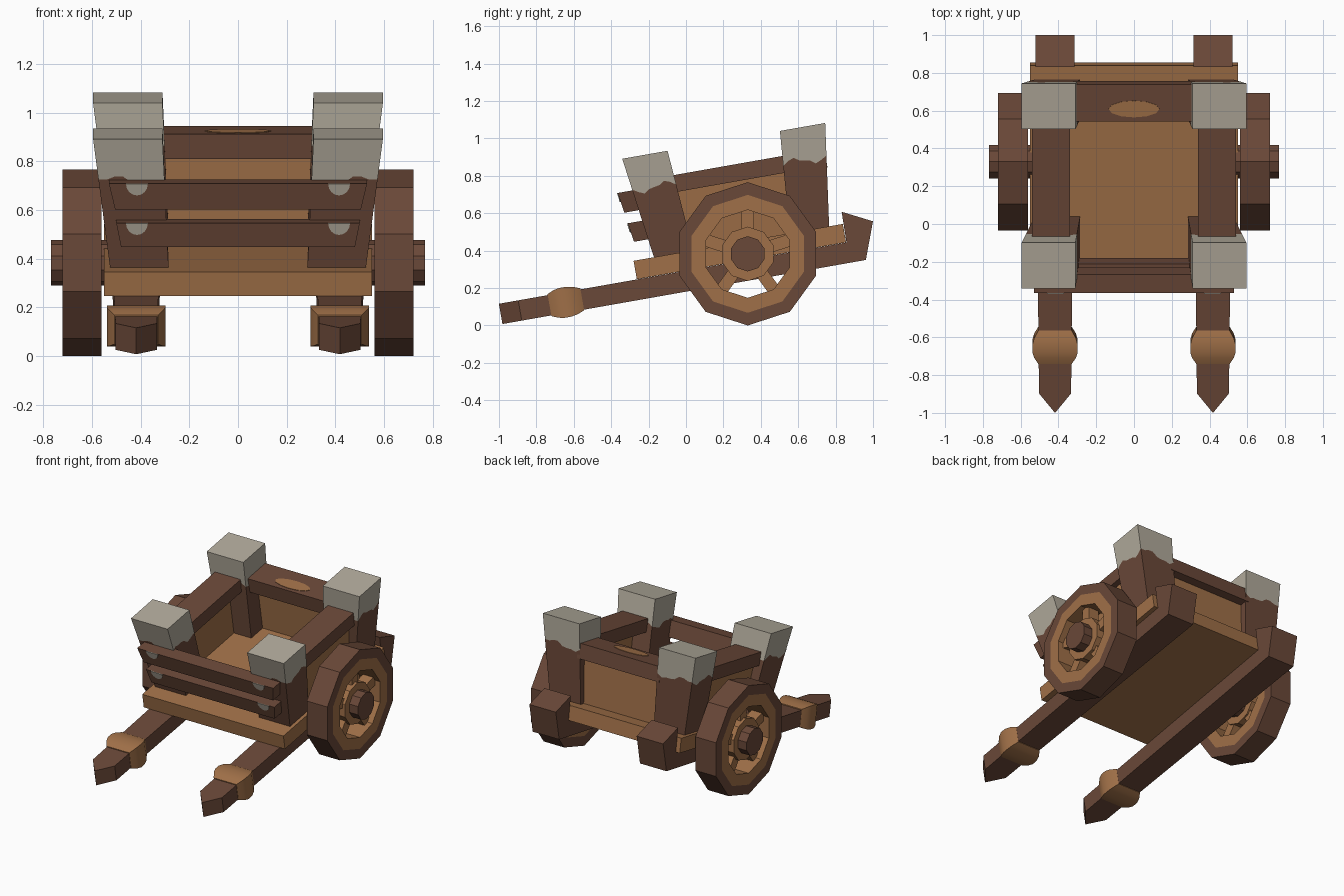
import bpy, bmesh, math
from mathutils import Matrix, Vector

if "Cube" in bpy.data.objects:
    bpy.data.objects.remove(bpy.data.objects["Cube"])

TILT = Matrix.Rotation(math.radians(10), 4, 'X')   # cart rests on its shafts
MID = 0.37                                         # lengthwise middle of the cart body


def material(name, rgb):
    m = bpy.data.materials.new(name)
    lin = [((c / 255 + 0.055) / 1.055) ** 2.4 for c in rgb]
    m.diffuse_color = (*lin, 1)
    m.use_nodes = True
    m.node_tree.nodes["Principled BSDF"].inputs["Base Color"].default_value = m.diffuse_color
    return m


DARK = material("dark_wood", (106, 72, 56))
LIGHT = material("light_wood", (160, 112, 72))
METAL = material("grey_metal", (176, 169, 154))


def loft(name, rings, mats, rule=None, closed=False, tilt=True, smooth=False):
    """Skin a list of equal-sized point rings; rule(strip, face centre) picks the material."""
    bm = bmesh.new()
    vs = [[bm.verts.new(p) for p in r] for r in rings]
    n = len(rings[0])
    strips = len(rings) if closed else len(rings) - 1
    for i in range(strips):
        a, b = vs[i], vs[(i + 1) % len(vs)]
        for j in range(n):
            k = (j + 1) % n
            f = bm.faces.new((a[j], a[k], b[k], b[j]))
            f.material_index = rule(i) if rule else 0
            f.smooth = smooth
    if not closed:
        bm.faces.new(vs[0]).material_index = rule(0) if rule else 0
        bm.faces.new(vs[-1]).material_index = rule(strips - 1) if rule else 0
    bmesh.ops.recalc_face_normals(bm, faces=bm.faces)
    if tilt:
        bm.transform(TILT)
    me = bpy.data.meshes.new(name)
    bm.to_mesh(me)
    bm.free()
    for m in mats:
        me.materials.append(m)
    ob = bpy.data.objects.new(name, me)
    bpy.context.collection.objects.link(ob)
    return ob


def rect(x0, x1, y0, y1, z):
    return [(x0, y0, z), (x1, y0, z), (x1, y1, z), (x0, y1, z)]


def box(name, x0, x1, y0, y1, z0, z1, mat):
    return loft(name, [rect(x0, x1, y0, y1, z0), rect(x0, x1, y0, y1, z1)], [mat])


def circle(x, r, cy, cz, n=10):
    return [(x, cy + r * math.sin(2 * math.pi * i / n), cz + r * math.cos(2 * math.pi * i / n))
            for i in range(n)]


# Platform
box("platform", -0.55, 0.55, -0.216, 0.92, 0.289, 0.389, LIGHT)


# Corner post: leaning, widening upward, with a wavy-edged metal cap
def post(name, s, e):
    def outline(x0, x1, y0, y1, n=8):
        c = [(x0, y0), (x1, y0), (x1, y1), (x0, y1)]
        return [Vector(c[i]).lerp(Vector(c[(i + 1) % 4]), j / n) for i in range(4) for j in range(n)]
    low = outline(0.285, 0.525, 0.262, 0.475)
    top = outline(0.31, 0.595, 0.305, 0.551)
    z0, z1 = 0.385, 0.937
    rings = [[], [], []]
    for i, (a, b) in enumerate(zip(low, top)):
        zm = 0.758 + 0.018 * math.sin(i * math.pi / 4) + 0.008 * math.sin(i * 2.1)
        for ring, z in zip(rings, (z0, zm, z1)):
            p = a.lerp(b, (z - z0) / (z1 - z0))
            ring.append((s * p.x, MID + e * p.y, z))
    loft(name, rings, [DARK, METAL], rule=lambda i: i)


for s, side in ((-1, "left"), (1, "right")):
    post(f"front_post_{side}", s, -1)
    post(f"back_post_{side}", s, 1)

    # Side rail and leaning side panel
    box(f"side_rail_{side}", s * 0.34, s * 0.54, 0.0, 0.74, 0.712, 0.803, DARK)
    loft(f"side_panel_{side}", [rect(s * 0.42, s * 0.47, 0.05, 0.70, 0.38),
                                rect(s * 0.44, s * 0.50, 0.02, 0.72, 0.72)], [LIGHT])

    # Shaft with a wedge tip, widening backward
    c = s * 0.418
    plan = [(c, -0.965), (c + 0.085, -0.86), (c + 0.102, 0.93), (c - 0.102, 0.93), (c - 0.085, -0.86)]
    loft(f"shaft_{side}", [[(x, y, z) for x, y in plan] for z in (0.178, 0.288)], [DARK])

    # Hooked block at the back end of the shaft
    prof = [(0.92, 0.178), (1.008, 0.178), (1.081, 0.375), (0.925, 0.454)]
    loft(f"shaft_end_{side}", [[(c + d, y, z) for y, z in prof] for d in (-0.103, 0.103)], [DARK])

    # Swollen collar on the shaft
    rings = []
    for y, k in ((-0.70, 0.74), (-0.665, 0.92), (-0.635, 1), (-0.595, 1), (-0.56, 0.92), (-0.522, 0.74)):
        w, h = 0.12 * k, 0.081 * k
        rings.append([(c - w, y, 0.234 - h), (c + w, y, 0.234 - h),
                      (c + w, y, 0.234 + h), (c - w, y, 0.234 + h)])
    collar = loft(f"shaft_collar_{side}", rings, [LIGHT], smooth=True)
    bpy.context.view_layer.objects.active = collar
    collar.select_set(True)
    bpy.ops.object.shade_smooth_by_angle(angle=math.radians(40))
    collar.select_set(False)

    # Wheel: dark tyre with a light inner ring
    wy, wz = 0.33, 0.383
    section = [(0.56, 0.383), (0.72, 0.383), (0.72, 0.315), (0.72, 0.235), (0.56, 0.235), (0.56, 0.315)]
    loft(f"wheel_{side}", [circle(s * x, r, wy, wz) for x, r in section], [DARK, LIGHT],
         rule=lambda i: 1 if i in (2, 3, 4) else 0, closed=True, tilt=False)
    loft(f"hub_ring_{side}", [circle(s * x, 0.145, wy, wz) for x in (0.59, 0.70)], [LIGHT], tilt=False)
    loft(f"axle_hub_{side}", [circle(s * x, 0.094, wy, wz) for x in (0.53, 0.767)], [DARK], tilt=False)
    for i in range(5):
        a = 2 * math.pi * i / 5
        out, across = Vector((0, math.sin(a), math.cos(a))), Vector((0, math.cos(a), -math.sin(a)))
        o = Vector((0, wy, wz))
        rings = [[o + out * r + across * w + Vector((s * x, 0, 0))
                  for x, w in ((0.60, -0.033), (0.68, -0.033), (0.68, 0.033), (0.60, 0.033))]
                 for r in (0.12, 0.26)]
        loft(f"spoke_{side}_{i + 1}", rings, [LIGHT], tilt=False)

# Back rail, its worn patch and the back panel
box("back_rail", -0.32, 0.32, 0.693, 0.892, 0.70, 0.803, DARK)
patch = [(0.135 * math.cos(t * math.pi / 6), 0.76 + 0.045 * math.sin(t * math.pi / 6)) for t in range(12)]
loft("worn_patch", [[(x, y, z) for x, y in patch] for z in (0.80, 0.806)], [LIGHT])
loft("back_panel", [rect(-0.44, 0.44, 0.76, 0.81, 0.38), rect(-0.46, 0.46, 0.78, 0.84, 0.72)], [LIGHT])

# Front planks with half-round nail heads
for name, z0, z1, y0, y1, w0, w1 in (("upper", 0.651, 0.761, -0.220, -0.236, 0.505, 0.53),
                                     ("lower", 0.489, 0.592, -0.196, -0.211, 0.48, 0.50)):
    loft(f"{name}_plank", [rect(-w0, w0, y0, y0 + 0.10, z0), rect(-w1, w1, y1, y1 + 0.10, z1)], [DARK])
    slope = (y1 - y0) / (z1 - z0)
    for s in (-1, 1):
        arc = [(s * 0.415 + 0.045 * math.cos(t * math.pi / 8), -0.05 * math.sin(t * math.pi / 8))
               for t in range(9)]
        loft(f"{name}_nail", [[(x, y1 + slope * dz + d, z1 + dz) for x, dz in arc]
                              for d in (-0.005, 0.003)], [METAL])
